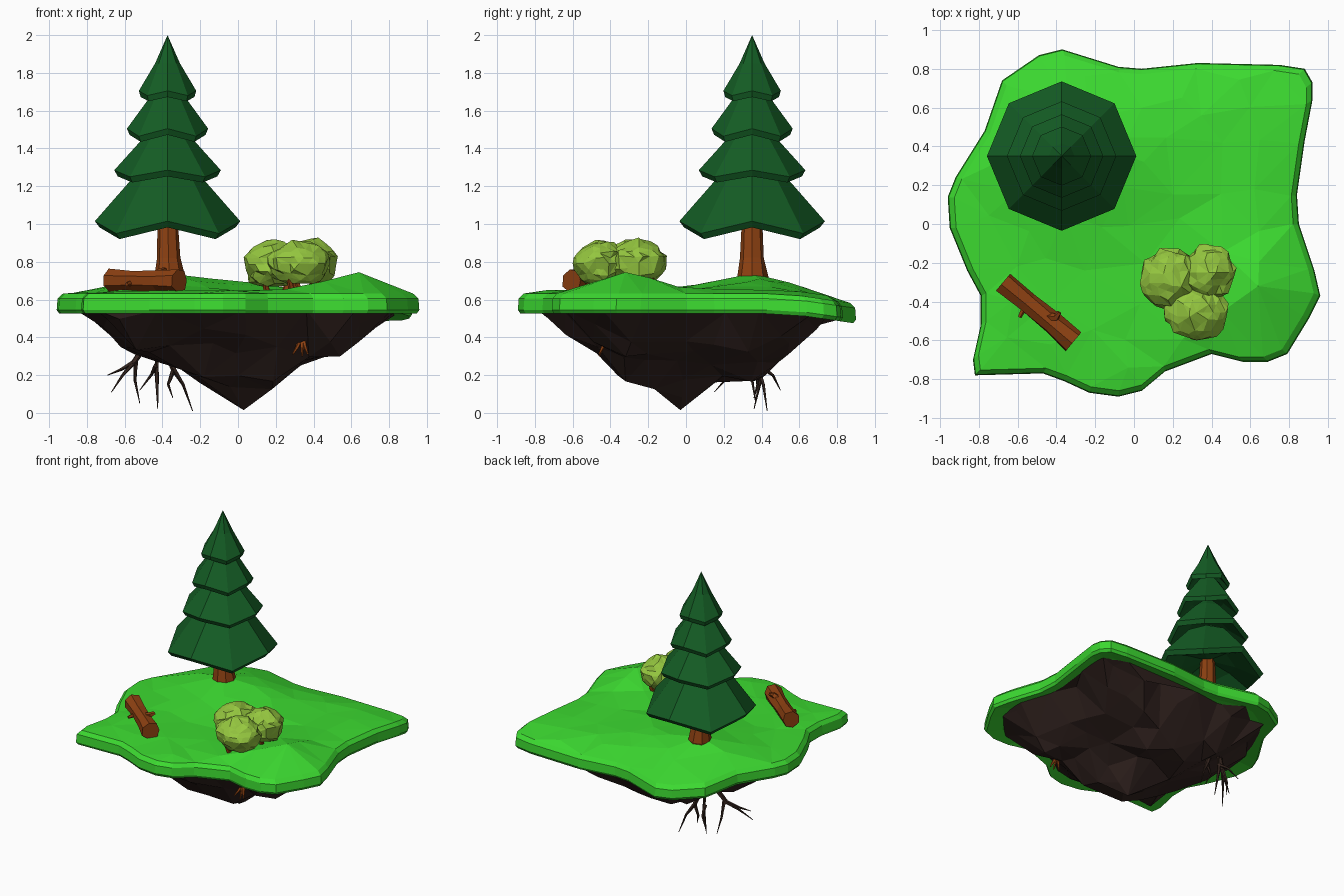
import bpy, bmesh, math, random
from mathutils import Vector, noise
from mathutils.geometry import delaunay_2d_cdt

if "Cube" in bpy.data.objects:
    bpy.data.objects.remove(bpy.data.objects["Cube"])

random.seed(4)
J = lambda a: random.uniform(-a, a)


def material(name, rgb):
    m = bpy.data.materials.new(name)
    m.diffuse_color = (*rgb, 1)
    m.use_nodes = True
    m.node_tree.nodes["Principled BSDF"].inputs["Base Color"].default_value = m.diffuse_color
    return m


GRASS = material("grass", (0.045, 0.70, 0.03))
DIRT = material("dirt", (0.036, 0.019, 0.016))
PINE = material("pine", (0.007, 0.11, 0.018))
WOOD = material("wood", (0.27, 0.053, 0.006))
LEAF = material("leaf", (0.30, 0.57, 0.05))
ROOT = material("root", (0.035, 0.018, 0.013))


def finish(name, bm, mat):
    bmesh.ops.remove_doubles(bm, verts=bm.verts[:], dist=1e-4)
    bmesh.ops.recalc_face_normals(bm, faces=bm.faces[:])
    me = bpy.data.meshes.new(name)
    bm.to_mesh(me)
    bm.free()
    me.materials.append(mat)
    ob = bpy.data.objects.new(name, me)
    bpy.context.collection.objects.link(ob)
    return ob


def skin(bm, rings, caps=True):
    """Bridge rings of points; a one-point ring is an apex, an open end gets a cap."""
    rows = [[bm.verts.new(p) for p in r] for r in rings]
    for a, b in zip(rows, rows[1:]):
        n = max(len(a), len(b))
        for i in range(n):
            k = (i + 1) % n
            if len(a) == 1:
                bm.faces.new((a[0], b[i], b[k]))
            elif len(b) == 1:
                bm.faces.new((a[i], a[k], b[0]))
            else:
                bm.faces.new((a[i], a[k], b[k], b[i]))
    for r in (rows[0], rows[-1]):
        if caps and len(r) > 1:
            bm.faces.new(r)


def patch(bm, border, step, extra, zfun):
    """Fill a border with irregular triangles; zfun gives heights inside it."""
    n = len(border)
    pts = [Vector(p[:2]) for p in border] + [Vector(p) for p in extra]
    k = int(1 / step)
    for i in range(-k, k + 1):
        for j in range(-k, k + 1):
            p = Vector((i * step + J(step * .3), j * step + J(step * .3)))
            if all((p - q).length > step * .55 for q in pts):
                pts.append(p)
    co, _, faces, _, _, _ = delaunay_2d_cdt(pts, [], [list(range(n))], 1, 1e-5)
    used = {i for f in faces for i in f}
    vs = {i: bm.verts.new((co[i].x, co[i].y, border[i][2] if i < n else zfun(*co[i]))) for i in used}
    for f in faces:
        bm.faces.new([vs[i] for i in f])


def tube(bm, path, radii, n=5, rough=0.0):
    pts = [Vector(p) for p in path]
    rings = []
    for i, p in enumerate(pts):
        d = pts[min(i + 1, len(pts) - 1)] - pts[max(i - 1, 0)]
        q = d.to_track_quat('Z', 'Y')
        rings.append([p + q @ Vector((math.cos(t), math.sin(t), 0)) * radii[i] * (1 + J(rough))
                      for t in (2 * math.pi * k / n for k in range(n))])
    skin(bm, rings)


# Island outline, counter-clockwise from above
OUT = [(.85, 0), (.84, .15), (.88, .43), (.92, .64), (.92, .73), (.88, .80), (.75, .82), (.33, .83),
       (.04, .80), (-.08, .81), (-.37, .90), (-.49, .87), (-.68, .74), (-.77, .48), (-.92, .24),
       (-.96, .14), (-.95, -.02), (-.86, -.24), (-.79, -.37), (-.79, -.52), (-.83, -.70), (-.82, -.78),
       (-.47, -.77), (-.36, -.81), (-.23, -.87), (-.08, -.89), (.04, -.86), (.16, -.76), (.40, -.67),
       (.56, -.71), (.69, -.71), (.79, -.67), (.90, -.49), (.96, -.37), (.93, -.24)]
HILLS = [(.64, -.32, .10, .18), (-.37, .35, .085, .19), (.05, .32, .04, .2)]


def drop(y):
    return 0.05 * max(0, y - 0.55) / 0.35


def height(x, y):
    return 0.645 - drop(y) + sum(h * math.exp(-((x - a) ** 2 + (y - b) ** 2) / (2 * s * s))
                                 for a, b, h, s in HILLS)


# Grass slab: bevelled rim plus a rolling faceted top
def scaled(f, z):
    return [(x * f, y * f, z - drop(y)) for x, y in OUT]


bm = bmesh.new()
rim = [scaled(.88, .545), scaled(.985, .525), scaled(1, .545), scaled(.995, .605), scaled(.965, .632)]
skin(bm, rim, caps=False)
bm.faces.new([bm.verts.new(p) for p in rim[0]])
patch(bm, rim[-1], .2, [h[:2] for h in HILLS], lambda x, y: height(x, y) + J(.008))
finish("grass", bm, GRASS)

# Rocky dirt underside: the deeper limits come from its two side profiles
SIDE_X = [(-.9, .52), (-.64, .29), (-.42, .33), (-.25, .20), (.03, .025), (.13, .07), (.25, .20),
          (.40, .32), (.60, .30), (.68, .38), (.9, .52)]
SIDE_Y = [(-.84, .53), (-.5, .36), (-.36, .18), (-.24, .19), (-.03, .025), (.18, .20), (.42, .17),
          (.49, .27), (.64, .36), (.84, .49)]


def lerp(table, t):
    for (a, za), (b, zb) in zip(table, table[1:]):
        if t <= b:
            return za + (zb - za) * max(0, t - a) / (b - a)
    return table[-1][1]


def depth(x, y):
    p = Vector((x, y))
    o = max((Vector(q) for q in OUT), key=lambda q: q.normalized().dot(p))
    edge = .19 + 1.0 * (p.length / o.length - .5)
    return min(.53, max(lerp(SIDE_X, x), lerp(SIDE_Y, y), edge) + J(.018))


bm = bmesh.new()
top = [(x * .905, y * .905, .545 - drop(y)) for x, y in OUT[::2]]
patch(bm, top, .17, [(.03, -.03), (.12, -.02), (-.62, .05), (.58, 0), (0, -.36), (0, .42)], depth)
bm.faces.new([bm.verts.new(p) for p in top])
finish("dirt", bm, DIRT)

# Pine tree: trunk and four octagonal tiers with scalloped rims
CX, CY = -.373, .35


def octagon(r, z_card, z_diag):
    return [(CX + r * math.cos(k * math.pi / 4), CY + r * math.sin(k * math.pi / 4),
             z_diag if k % 2 else z_card) for k in range(8)]


bm = bmesh.new()
tube(bm, [(CX + .01, CY, .62), (CX + .01, CY, .72), (CX + .005, CY, .82), (CX, CY, 1.1)],
     [.10, .082, .064, .05], 8, .06)
finish("tree_trunk", bm, WOOD)

TIERS = [(.385, 1.015, .95, .17, 1.26, 1.36), (.282, 1.285, 1.25, .115, 1.47, 1.58),
         (.215, 1.505, 1.465, .08, 1.69, 1.78), (.152, 1.705, 1.68, .066, 1.85, 2.0)]
for i, (r, zc, zd, rt, zt, apex) in enumerate(TIERS):
    bm = bmesh.new()
    skin(bm, [[(CX, CY, zc + .06)], octagon(r * .5, zc + .03, zd + .06),
              octagon(r * .935, zc - .033, zd - .03), octagon(r, zc, zd),
              octagon(rt, zt, zt), [(CX, CY, apex)]])
    finish(f"tree_tier_{i + 1}", bm, PINE)

# Fallen log with two broken stubs
bm = bmesh.new()
a, b = Vector((-.675, -.30, .70)), Vector((-.31, -.605, .70))
tube(bm, [a, a.lerp(b, .35), a.lerp(b, .7), b], [.062, .055, .058, .066], 7, .1)
tube(bm, [(-.46, -.48, .72), (-.40, -.48, .75), (-.385, -.455, .76)], [.026, .02, .012], 5)
tube(bm, [(-.56, -.42, .69), (-.59, -.48, .68)], [.018, .010], 5)
finish("log", bm, WOOD)

# Bush: three lumpy faceted clumps on small stems
CLUMPS = [((.185, -.28, .785), (.152, .15, .128)), ((.385, -.25, .795), (.136, .14, .12)),
          ((.322, -.455, .79), (.158, .138, .118))]
stems = bmesh.new()
for i, (c, s) in enumerate(CLUMPS):
    bm = bmesh.new()
    bmesh.ops.create_icosphere(bm, subdivisions=3, radius=1)
    bmesh.ops.dissolve_verts(bm, verts=random.sample(bm.verts[:], 45))
    bmesh.ops.triangulate(bm, faces=bm.faces[:])
    for v in bm.verts:
        v.co *= 1.02 + J(.07) + .13 * noise.noise(v.co * 2.2 + Vector((i * 7, 3, 1)))
        v.co.z = max(v.co.z, -.9)
        v.co = Vector([c[k] + v.co[k] * s[k] for k in range(3)])
    finish(f"bush_clump_{i + 1}", bm, LEAF)
    for k in range(3):
        t = k * 2.1 + i
        d = Vector((math.cos(t), math.sin(t), 0))
        foot = Vector((c[0], c[1], 0)) + d * .06
        foot.z = height(foot.x, foot.y) - .02
        tube(stems, [foot, foot + d * .04 + Vector((0, 0, .11))], [.018, .012], 5)
finish("bush_stems", stems, WOOD)

# Hanging roots below the tree
ROOTS = [[(-.44, .36, .44), (-.55, .30, .27), (-.62, .25, .23), (-.69, .20, .20)],
         [(-.55, .30, .27), (-.61, .23, .20), (-.67, .15, .11)],
         [(-.54, .31, .28), (-.545, .35, .17), (-.52, .37, .05)],
         [(-.43, .38, .44), (-.43, .40, .20), (-.425, .36, .02)],
         [(-.435, .39, .25), (-.46, .46, .20), (-.52, .50, .12)],
         [(-.42, .36, .44), (-.34, .38, .23), (-.29, .41, .15), (-.24, .43, .01)],
         [(-.34, .38, .23), (-.37, .38, .15), (-.345, .36, .08)]]
bm = bmesh.new()
for p in ROOTS:
    w = .02 if p[0][2] > .35 else .012
    tube(bm, p, [w * (1 - k / (len(p) - 1)) + .002 for k in range(len(p))], 5)
finish("tree_roots", bm, ROOT)

# Small root tips poking out below the bush
bm = bmesh.new()
for dx, dz in ((-.05, -.05), (.03, -.05), (.0, -.06)):
    tube(bm, [(.34, -.40, .42), (.34 + dx * .5, -.44, .35), (.34 + dx, -.46, .36 + dz)],
         [.014, .010, .004], 5)
finish("bush_roots", bm, WOOD)
